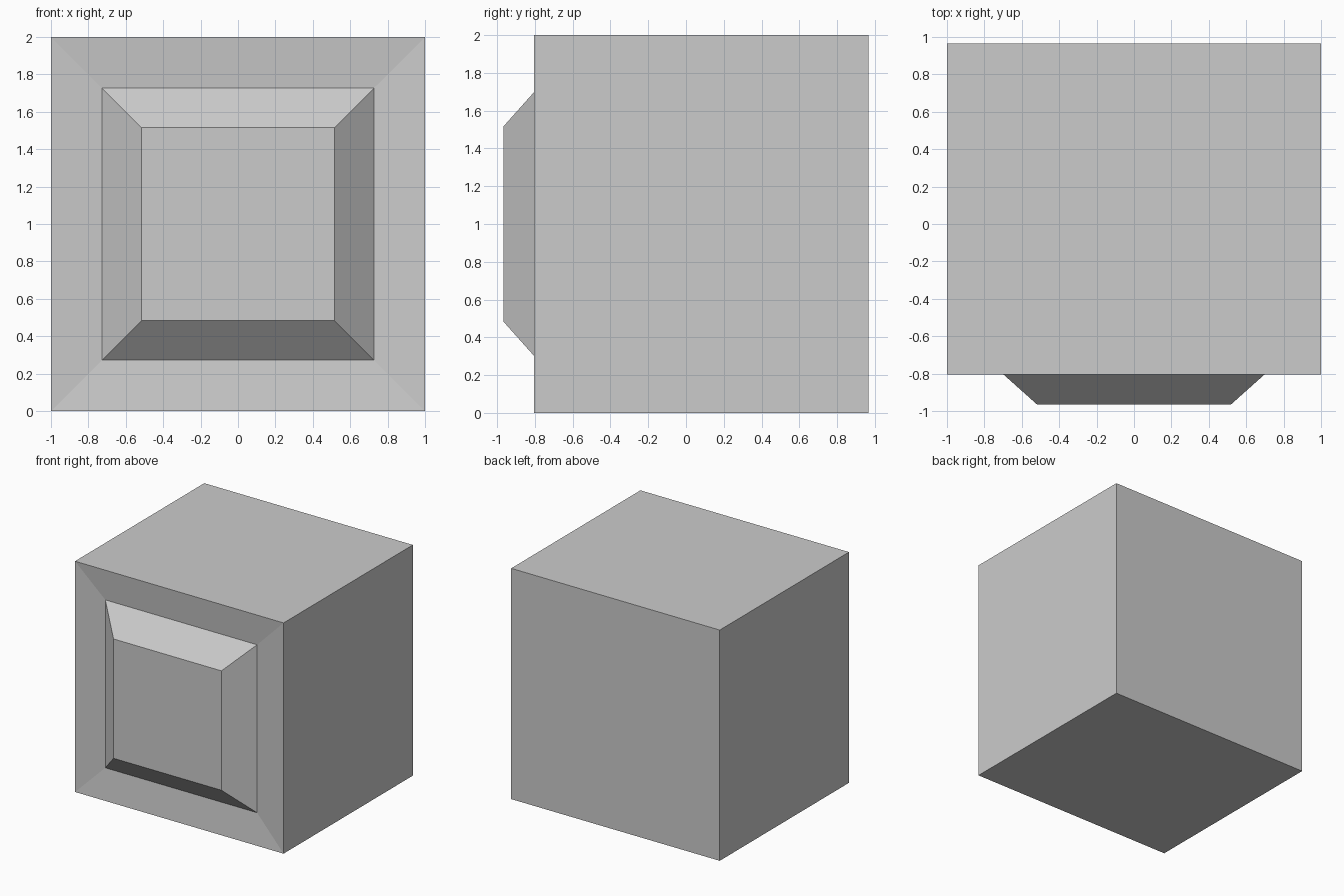
import bpy, bmesh
from mathutils import Vector

if "Cube" in bpy.data.objects:
    bpy.data.objects.remove(bpy.data.objects["Cube"])

FRONT, BACK = -0.804, 0.966

# Main block
bm = bmesh.new()
bmesh.ops.create_cube(bm, size=2)
for v in bm.verts:
    v.co.y = FRONT if v.co.y < 0 else BACK
    v.co.z += 1

bm.normal_update()
front = next(f for f in bm.faces if f.normal.y < -0.9)


def step(face, half, y):
    """Inset the face to a centred square of given half size at depth y."""
    old = max(v.co.x for v in face.verts)
    bmesh.ops.inset_individual(bm, faces=[face], thickness=old - half)
    for v in face.verts:
        v.co.y = y


# Shallow dished border, then raised bevelled panel
step(front, 0.615, -0.778)
step(front, 0.43, -0.966)

mesh = bpy.data.meshes.new("panelled_block")
bm.to_mesh(mesh)
bm.free()
block = bpy.data.objects.new("panelled_block", mesh)
bpy.context.collection.objects.link(block)
